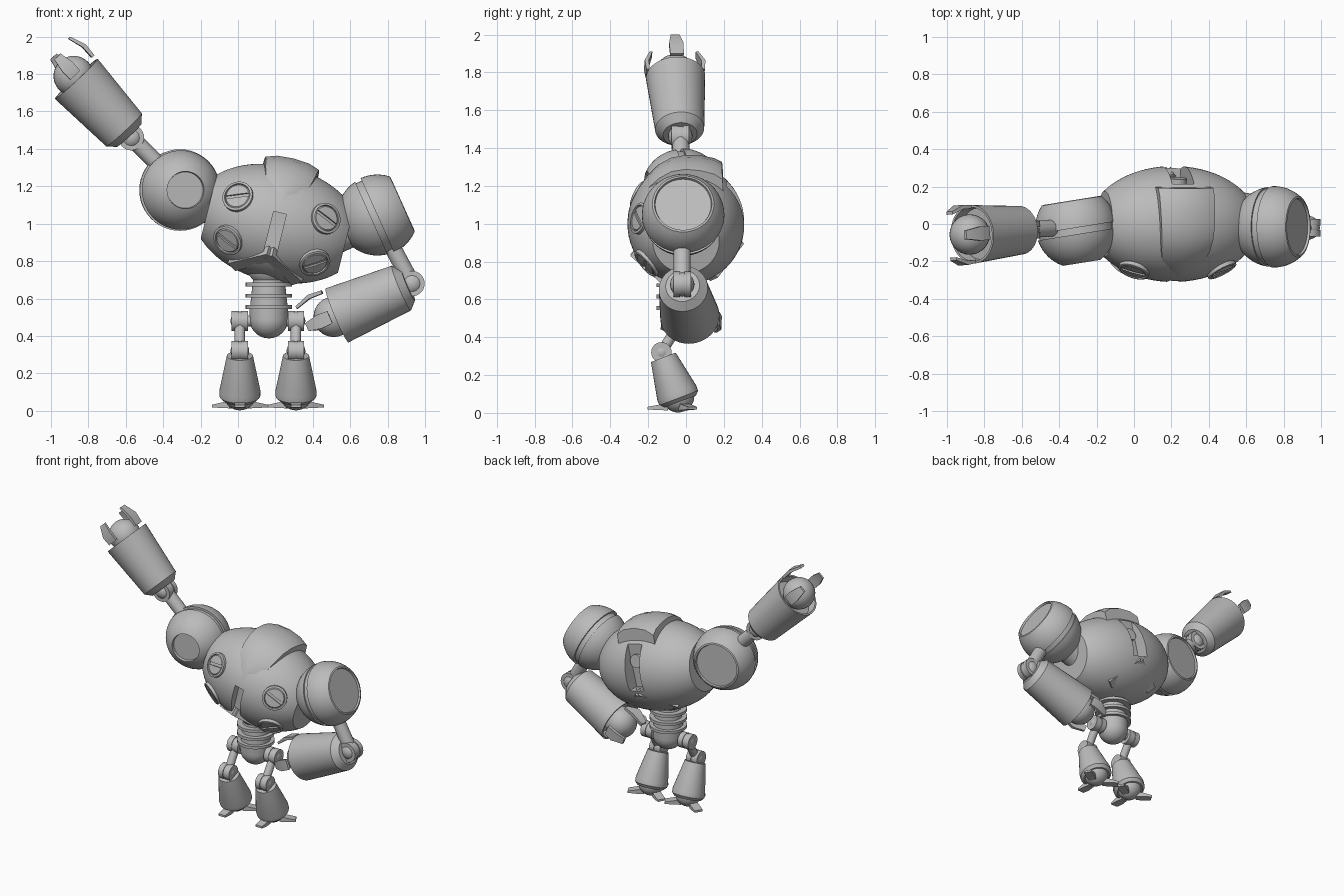
import bpy, bmesh, math
from mathutils import Vector, Matrix

if "Cube" in bpy.data.objects:
    bpy.data.objects.remove(bpy.data.objects["Cube"])

grey = bpy.data.materials.new("plain_grey")
grey.diffuse_color = (0.5, 0.5, 0.5, 1)
grey.use_nodes = True
grey.node_tree.nodes["Principled BSDF"].inputs["Base Color"].default_value = grey.diffuse_color


def finish(name, bm, matrix=None, angle=32):
    bmesh.ops.recalc_face_normals(bm, faces=bm.faces)
    if matrix:
        bm.transform(matrix)
    me = bpy.data.meshes.new(name)
    bm.to_mesh(me)
    bm.free()
    me.materials.append(grey)
    me.shade_smooth()
    me.set_sharp_from_angle(angle=math.radians(angle))
    ob = bpy.data.objects.new(name, me)
    bpy.context.collection.objects.link(ob)
    return ob


def frame(origin, axis, up=(0, 0, 1)):
    """Matrix whose local z follows axis and local x leans towards up."""
    z = Vector(axis).normalized()
    x = (Vector(up) - z * Vector(up).dot(z)).normalized()
    m = Matrix((x, z.cross(x), z)).transposed().to_4x4()
    m.translation = Vector(origin)
    return m


def lathe(name, profile, matrix, seg=40):
    """Revolve (distance, radius) pairs around local z; zero radius closes."""
    bm = bmesh.new()
    rings = []
    for t, r in profile:
        n = seg if r > 0 else 1
        rings.append([bm.verts.new((r * math.cos(2 * math.pi * k / seg),
                                    r * math.sin(2 * math.pi * k / seg), t)) for k in range(n)])
    for a, b in zip(rings, rings[1:]):
        for k in range(seg):
            q = [a[k % len(a)], a[(k + 1) % len(a)], b[(k + 1) % len(b)], b[k % len(b)]]
            bm.faces.new(list(dict.fromkeys(q)))
    return finish(name, bm, matrix)


def arc(radius, t0, t1, n=10, stretch=1.0):
    """Sphere or ellipsoid profile between two distances along its axis."""
    h = radius * stretch
    a0, a1 = (math.asin(max(-1, min(1, t / h))) for t in (t0, t1))
    angs = [a0 + (a1 - a0) * k / n for k in range(n + 1)]
    return [(h * math.sin(a), max(0, round(radius * math.cos(a), 5))) for a in angs]


def ball(name, pos, r):
    return lathe(name, arc(r, -r, r, 16), Matrix.Translation(pos), 28)


def disc(name, matrix, r, half):
    return lathe(name, [(-half, 0), (-half, r), (half, r), (half, 0)], matrix, 28)


def rod(name, a, b, r):
    a, b = Vector(a), Vector(b)
    return disc(name, frame((a + b) / 2, b - a, (0, 1, 0.01)), r, (b - a).length / 2)


def box(name, size, matrix):
    bm = bmesh.new()
    bmesh.ops.create_cube(bm, size=1, matrix=Matrix.Diagonal((*size, 1)))
    return finish(name, bm, matrix)


def loft(name, rings, matrix, angle=32):
    """Skin closed rings of points and cap both ends."""
    bm = bmesh.new()
    rings = [[bm.verts.new(p) for p in ring] for ring in rings]
    n = len(rings[0])
    for a, b in zip(rings, rings[1:]):
        for k in range(n):
            bm.faces.new((a[k], a[(k + 1) % n], b[(k + 1) % n], b[k]))
    bm.faces.new(rings[0])
    bm.faces.new(rings[-1])
    return finish(name, bm, matrix, angle)


def slab(name, stations, matrix):
    """Loft rectangles (x, z, half_width, half_thickness) along local z."""
    return loft(name, [[(x + sx * t, sy * w, z) for sx, sy in ((-1, -1), (1, -1), (1, 1), (-1, 1))]
                       for x, z, w, t in stations], matrix)


def cut(target, cutters):
    bpy.context.view_layer.objects.active = target
    for c in cutters:
        m = target.modifiers.new("cut", 'BOOLEAN')
        m.operation, m.object, m.solver = 'DIFFERENCE', c, 'EXACT'
        bpy.ops.object.modifier_apply(modifier=m.name)
        bpy.data.objects.remove(c)
    target.data.set_sharp_from_angle(angle=math.radians(32))


# Torso: tilted truncated ellipsoid with slots front and back
T = Matrix.Translation((0.21, 0, 1.0)) @ Matrix.Rotation(math.radians(14), 4, 'Y')
R, STRETCH = 0.31, 1.48
body = lathe("torso", [(-0.378, 0)] + arc(R, -0.378, 0.378, 24, STRETCH) + [(0.378, 0)],
             T @ Matrix.Rotation(math.pi / 2, 4, 'Y'), 64)
cut(body, [box("front_slot_cutter", (0.07, 0.12, 0.3), T @ Matrix.Translation((0, -0.31, -0.09))),
           box("back_slot_cutter", (0.12, 0.2, 0.36), T @ Matrix.Translation((0, 0.315, 0.1)))])
rod("back_port", T @ Vector((0, 0.18, 0.1)), T @ Vector((0, 0.245, 0.11)), 0.046)

# Helmet: thick shell over the torso, narrowing to a point in front
rows = []
for y, z, yi, zi, w in ((0.19, 0.325, 0.2, 0.17, 0.152), (0.15, 0.345, 0.15, 0.22, 0.151),
                        (0.08, 0.358, 0.08, 0.25, 0.15), (0, 0.36, 0, 0.27, 0.147),
                        (-0.08, 0.345, -0.07, 0.26, 0.142), (-0.15, 0.308, -0.12, 0.22, 0.134),
                        (-0.205, 0.255, -0.16, 0.18, 0.12), (-0.25, 0.195, -0.2, 0.14, 0.09),
                        (-0.283, 0.13, -0.22, 0.1, 0.05), (-0.302, 0.075, -0.24, 0.07, 0.012)):
    def at(f):
        return y + (yi - y) * f, z + (zi - z) * f
    rows.append([(w * sx, *at(f)) for sx, f in ((-1, 1), (-1, 0.3), (-0.6, 0.08), (0, 0), (0.6, 0.08),
                                                (1, 0.3), (1, 1))])
loft("helmet", rows, T)

# Lower guard: angled bars meeting in a chevron front and back
for a, b in (((0, -0.255, -0.165), (0.18, -0.1, -0.262)), ((0, 0.265, -0.105), (0.19, 0.13, -0.235))):
    for sx in (-1, 1):
        p, q = Vector(a), Vector((sx * b[0], b[1], b[2]))
        slab("guard_bar", [(0, -0.01, 0.03, 0.028), (0, (q - p).length, 0.035, 0.028)],
             T @ frame(p, q - p, (0, a[1] * 2.3, -0.8)))

# Slotted bolts on the chest
for x, z, turn in ((-0.24, 0.09, -14), (0.245, 0.09, 16), (-0.235, -0.15, 16), (0.245, -0.155, -29)):
    r = R * math.sqrt(1 - (x / (R * STRETCH)) ** 2)
    p = Vector((x, -math.sqrt(r * r - z * z), z))
    n = Vector((x / STRETCH ** 2, p.y, z))
    m = T @ frame(p, n, (math.cos(math.radians(turn)), 0, -math.sin(math.radians(turn))))
    bolt = lathe("bolt", [(-0.04, 0), (-0.04, 0.084), (0.008, 0.084), (0.011, 0.079), (0.011, 0.071),
                          (0.003, 0.069), (0.009, 0.063), (0.012, 0)], m, 36)
    cut(bolt, [box("slot_cutter", (0.13, 0.018, 0.03), m @ Matrix.Translation((0, 0, 0.015)))])

# Shoulders: grooved balls with a large recessed disc outside, small one inside
SHOULDER = ([(-0.17, 0), (-0.17, 0.097), (-0.19, 0.1)] + arc(0.215, -0.185, -0.035, 9)
            + [(-0.035, 0.203), (0.0, 0.203)] + arc(0.218, 0.0, 0.145, 8)
            + [(0.148, 0.152), (0.135, 0.148), (0.135, 0)])
lathe("left_shoulder", SHOULDER, frame((-0.31, -0.02, 1.18), (-0.16, 1, 0)), 48)
lathe("right_shoulder", SHOULDER, frame((0.745, -0.015, 1.045), (0.91, 0, 0.41)), 48)
rod("left_shoulder_link", (-0.3, 0, 1.16), (-0.1, 0, 1.08), 0.1)
rod("right_shoulder_link", (0.72, 0, 1.03), (0.5, 0, 0.93), 0.1)


# Arms: rod, elbow, hollow forearm, ball hand and three curved fingers
def arm(side, start, elbow, cuff):
    start, elbow, cuff = Vector(start), Vector(elbow), Vector(cuff)
    rod(side + "_upper_arm", start, elbow, 0.045)
    ball(side + "_elbow", elbow, 0.064)
    m = frame(cuff, cuff - elbow)
    for s in (-1, 1):
        disc(side + "_elbow_plate", frame(elbow + Vector((0, s * 0.03, 0)), (0, 1, 0)), 0.068, 0.017)
    lathe(side + "_forearm", [(-0.415, 0), (-0.415, 0.09), (-0.375, 0.13), (0, 0.157),
                              (0, 0.145), (-0.06, 0.138), (-0.06, 0)], m, 44)
    ball(side + "_hand", m @ Vector((0, 0, 0.02)), 0.108)
    for turn, reach in ((0, 1), (90, 0.88), (-90, 0.88)):
        slab(side + "_finger", [(0.146, 0.026, 0.036, 0.009), (0.15, 0.1 * reach, 0.038, 0.011),
                                (0.123, 0.185 * reach, 0.023, 0.008)],
             m @ Matrix.Rotation(math.radians(turn), 4, 'Z'))


arm("left", (-0.4, -0.02, 1.29), (-0.57, -0.03, 1.46), (-0.865, -0.055, 1.775))
arm("right", (0.79, -0.02, 0.94), (0.93, -0.02, 0.68), (0.53, 0.02, 0.51))

# Waist: flared core with rings, rounded pelvis
W = Matrix.Translation((0.165, -0.03, 0))
lathe("waist_core", [(0.5, 0), (0.5, 0.1), (0.56, 0.1), (0.7, 0.085), (0.73, 0.11), (0.8, 0.12), (0.8, 0)], W)
for z in (0.555, 0.615, 0.675):
    disc("waist_ring", W @ Matrix.Translation((0, 0, z)), 0.125, 0.01)
lathe("pelvis", [(0.49 + t, r) for t, r in arc(0.103, -0.103, 0, 10)] + [(0.55, 0.103), (0.55, 0)], W)

# Legs: hip, thigh rod, knee, flared shin, ball foot with three toes
for side, x in (("left", 0.01), ("right", 0.31)):
    hip, knee, foot = Vector((x, -0.03, 0.48)), Vector((x, -0.13, 0.32)), Vector((x, -0.042, 0.088))
    rod(side + "_hip_axle", (0.165, -0.03, 0.48), hip, 0.03)
    ball(side + "_hip", hip, 0.05)
    ball(side + "_knee", knee, 0.05)
    rod(side + "_thigh", hip, knee, 0.028)
    for off in (-0.025, 0.025):
        for joint, p in (("hip", hip), ("knee", knee)):
            disc(side + "_" + joint + "_plate", frame(p + Vector((off, 0, 0)), (1, 0, 0)), 0.054, 0.019)
    lathe(side + "_shin", [(-0.22, 0), (-0.22, 0.07), (-0.02, 0.11), (0.01, 0.109), (0.03, 0.09),
                           (0.03, 0)], frame(foot, foot - knee, (0, -1, 0)), 36)
    ball(side + "_foot", foot, 0.086)
    for k in range(3):
        d = Matrix.Rotation(k * 2 * math.pi / 3, 3, 'Z') @ Vector((0, -1, 0))
        slab(side + "_toe", [(0.028, 0.05, 0.022, 0.02), (0.024, 0.1, 0.03, 0.014),
                             (0.02, 0.158, 0.027, 0.007)], frame((x, -0.045, 0.005), d))
